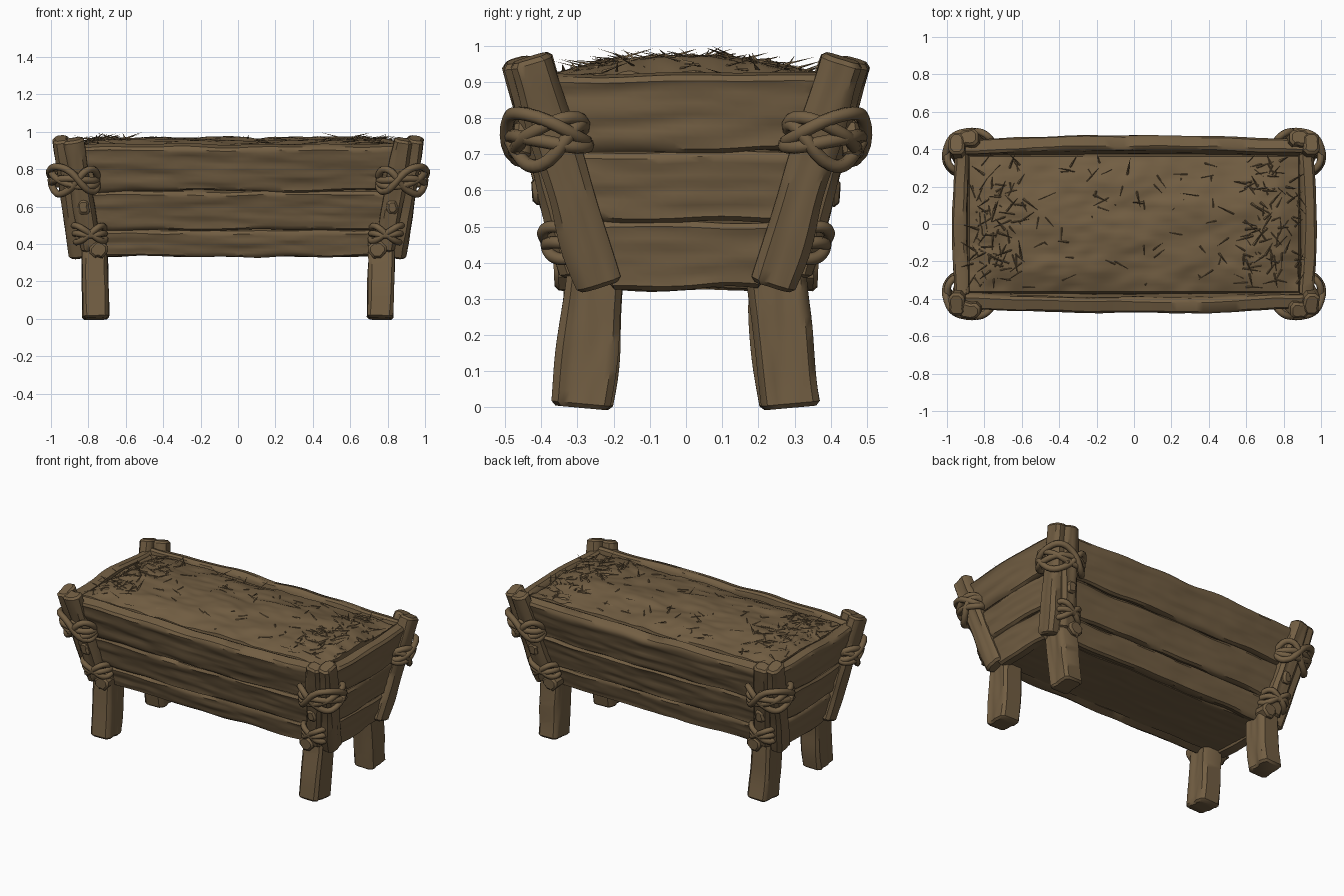
import bpy, bmesh, math, random
from mathutils import Vector, noise

if "Cube" in bpy.data.objects:
    bpy.data.objects.remove(bpy.data.objects["Cube"])

random.seed(4)
V = Vector
wood = bpy.data.materials.new("weathered brown")
wood.diffuse_color = (0.17, 0.113, 0.056, 1)
wood.use_nodes = True
wood.node_tree.nodes["Principled BSDF"].inputs["Base Color"].default_value = wood.diffuse_color
CORNERS = [(sx, sy) for sx in (-1, 1) for sy in (-1, 1)]


def finish(name, bm, angle=40):
    bmesh.ops.recalc_face_normals(bm, faces=bm.faces)
    me = bpy.data.meshes.new(name)
    bm.to_mesh(me)
    bm.free()
    me.materials.append(wood)
    me.shade_smooth()
    me.set_sharp_from_angle(angle=math.radians(angle))
    ob = bpy.data.objects.new(name, me)
    bpy.context.collection.objects.link(ob)
    return ob


def section(w, t, c, m):
    # chamfered rectangle with extra points over the broad faces
    qs = [-w / 2 + c + (w - 2 * c) * i / (m - 1) for i in range(m)]
    return ([(q, -t / 2) for q in qs] + [(w / 2, -t / 2 + c), (w / 2, t / 2 - c)]
            + [(q, t / 2) for q in reversed(qs)] + [(-w / 2, t / 2 - c), (-w / 2, -t / 2 + c)])


def timber(name, a, b, up, w, t, flare=0, bow=V((0, 0, 0)), c=0.014, rough=0.009):
    # rough-hewn beam from a to b; flare lengthens its upper edge at both ends
    a, b = V(a), V(b)
    seed = random.uniform(0, 90)
    L = (b - a).length
    ax = (b - a).normalized()
    n = ax.cross(V(up)).normalized()
    v = n.cross(ax)
    steps = max(8, int(L / 0.035))
    us = [0] + [0.012 / L + (1 - 0.024 / L) * i / steps for i in range(steps + 1)] + [1]
    bm = bmesh.new()
    rings = []
    for u in us:
        k = 0.012 if u in (0, 1) else 0
        ring = []
        for q, r in section(w, t, c, max(5, int(w / 0.016))):
            s = (u - 0.5) * (L + 4 * flare * q / w)
            edge = noise.noise(V((u * L * 4, seed, 3 if q > 0 else 8))) * 0.014 * abs(2 * q / w)
            grain = noise.noise(V((u * L * 3, q * 28, seed + (5 if r > 0 else 0)))) * rough
            grain += noise.noise(V((u * L * 9, q * 60, seed + 20))) * rough * 0.4
            q2 = q * (1 - 2 * k / w) + edge
            r2 = r * (1 - 2 * k / t) + grain
            p = (a + b) / 2 + ax * s + v * q2 + n * r2 + bow * math.sin(math.pi * u)
            ring.append(bm.verts.new(p))
        rings.append(ring)
    for r0, r1 in zip(rings, rings[1:]):
        for i in range(len(r0)):
            j = (i + 1) % len(r0)
            bm.faces.new((r0[i], r0[j], r1[j], r1[i]))
    bm.faces.new(rings[0])
    bm.faces.new(rings[-1])
    return finish(name, bm)


def rope(name, pts, radius=0.017):
    cu = bpy.data.curves.new(name, 'CURVE')
    cu.dimensions = '3D'
    cu.bevel_depth = radius
    cu.bevel_resolution = 2
    sp = cu.splines.new('BEZIER')
    sp.bezier_points.add(len(pts) - 1)
    for bp, p in zip(sp.bezier_points, pts):
        bp.co = p
        bp.handle_left_type = bp.handle_right_type = 'AUTO'
    sp.use_cyclic_u = True
    sp.resolution_u = 6
    cu.materials.append(wood)
    tmp = bpy.data.objects.new(name, cu)
    bpy.context.collection.objects.link(tmp)
    me = bpy.data.meshes.new_from_object(tmp.evaluated_get(bpy.context.evaluated_depsgraph_get()))
    bpy.data.objects.remove(tmp)
    me.shade_smooth()
    bpy.context.collection.objects.link(bpy.data.objects.new(name, me))


# long side planks, leaning outward
for s, side in ((-1, "front"), (1, "back")):
    for i, (z0, z1) in enumerate(((0.34, 0.482), (0.484, 0.688), (0.69, 0.925))):
        z = (z0 + z1) / 2
        y = s * (0.232 + (z - 0.34) * 0.32)
        x = 0.86 + (z - 0.34) * 0.16
        timber(f"{side}_plank_{i+1}", (-x, y, z), (x, y, z), (0, s * 0.32, 1),
               (z1 - z0) * 1.05, 0.08, 0.01, V((0, s * (0.008 + 0.008 * i), 0)))

# end planks, leaning outward and widening toward the top
for s, side in ((-1, "left"), (1, "right")):
    for i, (z0, z1) in enumerate(((0.33, 0.519), (0.521, 0.709), (0.711, 0.922))):
        z = (z0 + z1) / 2
        x = s * (0.825 + (z - 0.33) * 0.165)
        y = 0.21 + (z - 0.33) * 0.3
        timber(f"{side}_end_plank_{i+1}", (x, -y, z), (x, y, z), (s * 0.165, 0, 1),
               (z1 - z0) * 1.01, 0.075, 0.03, V((s * (0.005 + 0.006 * i), 0, 0)))

# floor
timber("floor_board", (-0.84, 0, 0.36), (0.84, 0, 0.36), (0, 1, 0), 0.46, 0.035, rough=0.003)

for sx, sy in CORNERS:
    tag = ("left" if sx < 0 else "right") + ("_front" if sy < 0 else "_back")

    def P(x, y, z):
        return V((sx * x, sy * y, z))

    # corner posts, leg and peg
    timber(tag + "_end_post", P(0.855, 0.238, 0.335), P(0.95, 0.435, 0.965), P(0, 1, 0),
           0.125, 0.085, c=0.02)
    timber(tag + "_side_post", P(0.785, 0.305, 0.37), P(0.885, 0.465, 0.96), P(1, 0, 0),
           0.11, 0.085, c=0.02)
    timber(tag + "_leg", P(0.76, 0.29, 0), P(0.77, 0.252, 0.425), P(0, 1, 0),
           0.165, 0.135, bow=P(0, -0.006, 0), c=0.018)
    timber(tag + "_peg", P(0.745, 0.25, 0.375), P(0.745, 0.365, 0.37), P(1, 0, 0),
           0.1, 0.09, c=0.03)
    # small wooden cleat between the lashings
    timber(tag + "_cleat", P(0.822, 0.36, 0.6), P(0.826, 0.425, 0.595), P(0, 0, 1),
           0.075, 0.06, c=0.014)

    # upper lashing round both posts, crossed
    upper = ((0.968, 0.285), (0.978, 0.42), (0.91, 0.472), (0.785, 0.462), (0.76, 0.38), (0.88, 0.3))
    for n, zs in enumerate(((0.0, 0.07, 0.06, -0.06, 0, 0), (0.04, -0.07, -0.05, 0.06, 0, 0),
                            (-0.02, 0.0, 0.01, 0.0, 0, 0), (0.06, 0.02, -0.02, -0.03, 0, 0))):
        rope(f"{tag}_upper_rope_{n+1}", [P(x + 0.15 * d, y + 0.28 * d, 0.74 + d)
                                         for (x, y), d in zip(upper, zs)], 0.019)
    # knot ends of the upper lashing
    timber(tag + "_upper_knot", P(0.87, 0.45, 0.79), P(0.9, 0.46, 0.69), P(1, 0, 0), 0.05, 0.05)
    # lower lashing round the side post
    lower = ((0.87, 0.32), (0.85, 0.375), (0.79, 0.385), (0.73, 0.36), (0.72, 0.29), (0.8, 0.26))
    for n, zs in enumerate(((0.04, 0.04, 0, -0.04, -0.02, 0), (-0.04, -0.04, 0, 0.04, 0.02, 0),
                            (0, 0.0, -0.01, 0.0, 0, 0))):
        rope(f"{tag}_lower_rope_{n+1}", [P(x + 0.15 * d, y + 0.28 * d, 0.455 + d)
                                         for (x, y), d in zip(lower, zs)])

# heaped hay: uneven dome with skirts hidden behind the planks
bm = bmesh.new()
bmesh.ops.create_grid(bm, x_segments=90, y_segments=40, size=1)


def hay_height(x, y):
    dome = 0.055 * (1 - (y / 0.38) ** 2) * min(1, max(0, (0.9 - abs(x)) / 0.12))
    lumps = noise.noise(V((x * 4, y * 6, 2))) * 0.018 + noise.noise(V((x * 9, y * 22, 7))) * 0.009
    return 0.912 + dome + lumps


for v in bm.verts:
    rim = max(abs(v.co.x), abs(v.co.y)) > 0.999
    x, y = v.co.x * 0.9, v.co.y * 0.38
    v.co = (x, y, 0.8 if rim else hay_height(x, y))
finish("hay", bm, 50)

# loose straws, thickest toward the two ends
bm = bmesh.new()
for i in range(260):
    x = random.uniform(-0.85, 0.85)
    if i % 3:
        x = random.choice((-1, 1)) * random.uniform(0.58, 0.88)
    y = random.uniform(-0.34, 0.34)
    ang = random.uniform(0, 2 * math.pi)
    d = V((math.cos(ang), math.sin(ang), random.uniform(0.0, 0.35))).normalized()
    side = d.cross(V((0, 0, 1))).normalized() * random.uniform(0.004, 0.008)
    up = side.cross(d)
    p = V((x, y, hay_height(x, y) - 0.002))
    tip = p + d * random.uniform(0.05, 0.11)
    tip.x = max(-0.93, min(0.93, tip.x))
    tip.y = max(-0.38, min(0.38, tip.y))
    tip.z = min(tip.z, 1.008)
    base = [bm.verts.new(p + side), bm.verts.new(p - side), bm.verts.new(p + up)]
    t = bm.verts.new(tip)
    bm.faces.new(base)
    for j in range(3):
        bm.faces.new((base[j], base[(j + 1) % 3], t))
finish("loose_straws", bm)
